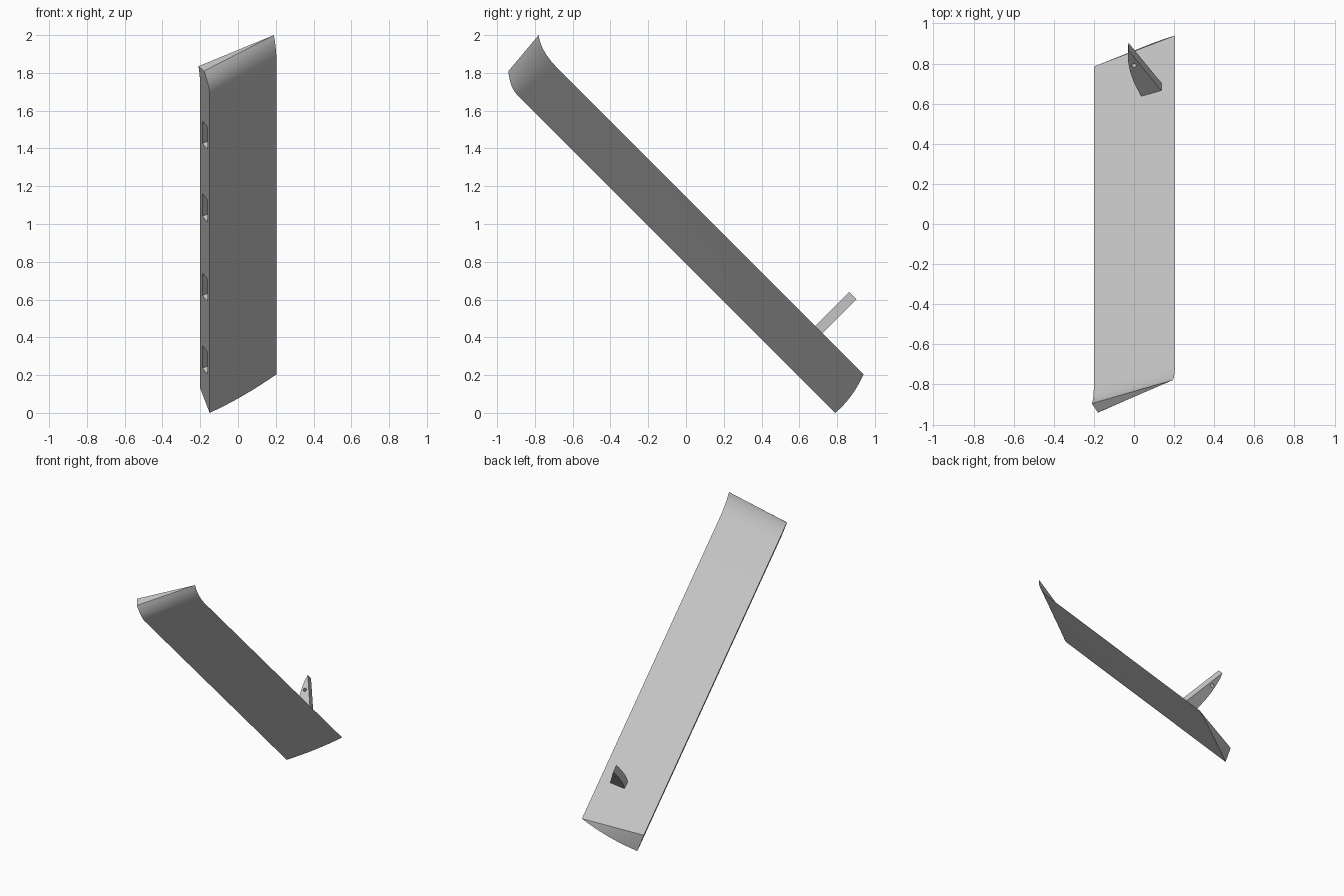
import bpy, bmesh, math
from mathutils import Vector, Matrix

if "Cube" in bpy.data.objects:
    bpy.data.objects.remove(bpy.data.objects["Cube"], do_unlink=True)

ALONG = Vector((0, -1, 1)).normalized()   # length of the board
OUT = Vector((0, 1, 1)).normalized()      # away from the board's back
SIDE = Vector((1, 0, 0))

grey = bpy.data.materials.new("plain_grey")
grey.use_nodes = True
grey.diffuse_color = (0.56, 0.56, 0.56, 1)
grey.node_tree.nodes["Principled BSDF"].inputs["Base Color"].default_value = (0.56, 0.56, 0.56, 1)


def make_object(name, bm):
    bmesh.ops.recalc_face_normals(bm, faces=bm.faces[:])
    mesh = bpy.data.meshes.new(name)
    bm.to_mesh(mesh)
    bm.free()
    mesh.materials.append(grey)
    obj = bpy.data.objects.new(name, mesh)
    bpy.context.collection.objects.link(obj)
    return obj


def select_only(obj):
    bpy.ops.object.select_all(action="DESELECT")
    obj.select_set(True)
    bpy.context.view_layer.objects.active = obj


def prism(name, outline, offset):
    """Closed outline swept along an offset."""
    bm = bmesh.new()
    near = [bm.verts.new(p) for p in outline]
    far = [bm.verts.new(p + offset) for p in outline]
    bm.faces.new(near)
    bm.faces.new(far)
    for i in range(len(near)):
        j = (i + 1) % len(near)
        bm.faces.new((near[i], near[j], far[j], far[i]))
    return make_object(name, bm)


def cut(obj, cutter):
    mod = obj.modifiers.new("cut", "BOOLEAN")
    mod.operation = "DIFFERENCE"
    mod.solver = "EXACT"
    mod.object = cutter
    select_only(obj)
    bpy.ops.object.modifier_apply(modifier=mod.name)
    bpy.data.objects.remove(cutter, do_unlink=True)


def bezier(a, b, c, t):
    return a * (1 - t) ** 2 + b * 2 * t * (1 - t) + c * t * t


# Board: a thin wedge section swept up the slope, with a curled upper end.
# Each edge: foot, start of curl, curl handle, tip
thin_edge = [Vector(p) for p in ((.205, .94, .205), (.205, -.68, 1.825), (.205, -.77, 1.915), (.19, -.78, 2))]
low_edge = [Vector(p) for p in ((-.15, .79, 0), (-.15, -.89, 1.68), (-.15, -.935, 1.725), (-.18, -.94, 1.81))]
high_edge = [Vector(p) for p in ((-.2, .785, .13), (-.2, -.79, 1.705), (-.2, -.87, 1.785), (-.21, -.895, 1.835))]
CURL, SPLIT = 10, 8


def edge_point(edge, ring):
    return edge[0] if ring == 0 else bezier(*edge[1:], (ring - 1) / CURL)


bm = bmesh.new()
rings = []
for r in range(CURL + 2):
    a, b, c = (edge_point(e, r) for e in (thin_edge, low_edge, high_edge))
    points = [c]
    for i in range(SPLIT + 1):
        t = i / SPLIT
        bow = 0.06 * t * (1 - t) if r == 0 else 0
        points.append(a.lerp(b, t) - ALONG * bow)
    rings.append([bm.verts.new(p) for p in points])
for lower, upper in zip(rings, rings[1:]):
    for i in range(len(lower)):
        j = (i + 1) % len(lower)
        bm.faces.new((lower[i], lower[j], upper[j], upper[i]))
for ring in (rings[0], rings[-1]):
    for i in range(1, SPLIT + 1):
        bm.faces.new((ring[0], ring[i], ring[i + 1]))
board = make_object("board", bm)

# Four slots in the thick edge of the board
across = (low_edge[0] - high_edge[0])
across = (across - ALONG * across.dot(ALONG)).normalized()
inward = across.cross(ALONG).normalized()
if inward.x < 0:
    inward = -inward
for z in (0.28, 0.665, 1.085, 1.47):
    centre = Vector((-0.175, 0.8525 - z, z)) - inward * 0.02
    outline = [centre + ALONG * (0.083 * s) + across * (0.025 * w)
               for s, w in ((-1, -1), (1, -1), (1, 1), (-1, 1))]
    cut(board, prism("slot_cutter", outline, inward * 0.07))

# Mounting tab on the back: rounded on one side, straight on the other
def tab_point(x, y):
    return Vector((x, y, y - 0.225))


profile = [(.14, .661), (-.027, .865), (-.031, .84), (-.028, .80), (-.018, .755),
           (-.002, .71), (.018, .67), (.04, .631)]
tab = prism("mounting_tab", [tab_point(*p) for p in profile], -ALONG * 0.054)

# Round hole through the tab
hole = []
for i in range(20):
    angle = math.tau * i / 20
    hole.append(tab_point(0, 0.79) + SIDE * (0.012 * math.cos(angle))
                + OUT * (0.012 * math.sin(angle)) + ALONG * 0.03)
cut(tab, prism("hole_cutter", hole, -ALONG * 0.12))

for obj in (board, tab):
    select_only(obj)
    bpy.ops.object.shade_smooth_by_angle(angle=math.radians(25))
